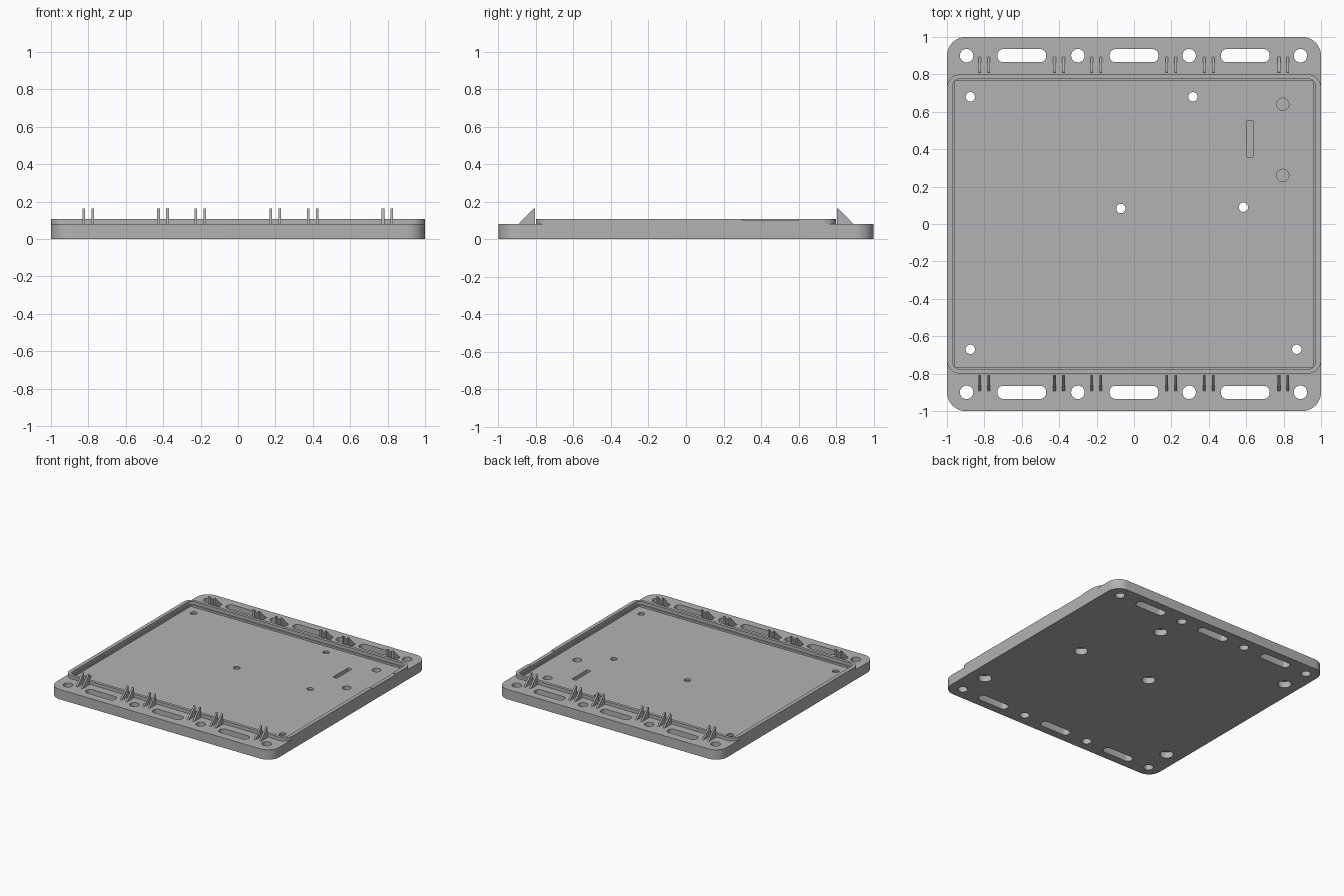
import bpy, bmesh, math

if "Cube" in bpy.data.objects:
    bpy.data.objects.remove(bpy.data.objects["Cube"])

grey = bpy.data.materials.new("matte grey")
grey.use_nodes = True
GREY = (0.45, 0.45, 0.45, 1)
grey.diffuse_color = GREY
grey.node_tree.nodes["Principled BSDF"].inputs["Base Color"].default_value = GREY

PLATE_TOP, RIM_TOP, FLOOR = 0.08, 0.106, 0.065


def rounded(cx, cy, hx, hy, r, steps=10):
    """Outline of a rectangle with rounded corners (a circle if r = hx = hy)."""
    if r == 0:
        return [(cx + sx * hx, cy + sy * hy) for sx, sy in ((1, 1), (-1, 1), (-1, -1), (1, -1))]
    pts = []
    for k, (sx, sy) in enumerate(((1, 1), (-1, 1), (-1, -1), (1, -1))):
        for i in range(steps + 1):
            a = math.pi / 2 * (k + i / steps)
            p = (cx + sx * (hx - r) + r * math.cos(a), cy + sy * (hy - r) + r * math.sin(a))
            if not pts or math.dist(p, pts[-1]) > 1e-5:
                pts.append(p)
    if math.dist(pts[0], pts[-1]) < 1e-5:
        pts.pop()
    return pts


def prisms(name, items):
    """One object made of upright prisms, each given as (outline, bottom, top)."""
    bm = bmesh.new()
    for outline, z0, z1 in items:
        face = bm.faces.new([bm.verts.new((x, y, z0)) for x, y in outline])
        out = bmesh.ops.extrude_face_region(bm, geom=[face])
        for v in out["geom"]:
            if isinstance(v, bmesh.types.BMVert):
                v.co.z = z1
    bmesh.ops.recalc_face_normals(bm, faces=bm.faces)
    return finish(name, bm)


def finish(name, bm):
    mesh = bpy.data.meshes.new(name)
    bm.to_mesh(mesh)
    bm.free()
    mesh.materials.append(grey)
    obj = bpy.data.objects.new(name, mesh)
    bpy.context.collection.objects.link(obj)
    return obj


def cut(target, items):
    """Subtract prisms from the target and bake the result."""
    cutter = prisms("cutter", items)
    mod = target.modifiers.new("cut", "BOOLEAN")
    mod.operation, mod.solver, mod.object = "DIFFERENCE", "EXACT", cutter
    bpy.context.view_layer.update()
    graph = bpy.context.evaluated_depsgraph_get()
    baked = bpy.data.meshes.new_from_object(target.evaluated_get(graph))
    target.modifiers.clear()
    target.data = baked
    bpy.data.objects.remove(cutter)


def circle(x, y, r):
    return rounded(x, y, r, r, r, 8)


def smooth(obj):
    bpy.ops.object.select_all(action="DESELECT")
    obj.select_set(True)
    bpy.context.view_layer.objects.active = obj
    bpy.ops.object.shade_smooth_by_angle(angle=math.radians(30))


# Base plate with a shallow pocket
base = prisms("base_plate", [(rounded(0, 0, 1, 1, 0.1), 0, PLATE_TOP)])
cut(base, [(rounded(0, 0, 0.96, 0.765, 0), FLOOR, 0.2)])

# Through holes: flange holes, flange slots and floor screw holes
screws = [(-0.875, 0.68), (0.315, 0.68), (-0.07, 0.083), (0.585, 0.09), (-0.875, -0.67), (0.87, -0.67)]
through = [(circle(x, y, 0.025), -0.1, 0.2) for x, y in screws]
for y in (-0.9, 0.9):
    through += [(circle(x, y, 0.036), -0.1, 0.2) for x in (-0.895, -0.3, 0.295, 0.89)]
    through += [(rounded(x, y, 0.13, 0.035, 0.03, 6), -0.1, 0.2) for x in (-0.6, 0, 0.595)]
cut(base, through)

# Screw head recesses below, blind recesses in the floor
recesses = [(circle(x, y, 0.05), -0.1, 0.05) for x, y in screws]
recesses += [(circle(0.795, y, 0.033), 0.035, 0.2) for y in (0.64, 0.26)]
recesses.append((rounded(0.62, 0.455, 0.018, 0.098, 0.004, 2), 0.035, 0.2))
cut(base, recesses)
smooth(base)

# Raised rim around the pocket, with a shallow dip on the left side
rim = prisms("raised_rim", [(rounded(0, 0, 1, 0.8, 0.07), PLATE_TOP, RIM_TOP)])
cut(rim, [(rounded(0, 0, 0.97, 0.776, 0.04), 0, 0.2)])
cut(rim, [(rounded(1, 0.45, 0.1, 0.15, 0), RIM_TOP - 0.006, 0.2)])
smooth(rim)

# Pairs of triangular ribs on both flanges
for side, label in ((-1, "front"), (1, "back")):
    bm = bmesh.new()
    for centre in (-0.8, -0.4, -0.2, 0.2, 0.4, 0.8):
        for x in (centre - 0.025, centre + 0.023):
            profile = ((0.806, PLATE_TOP), (0.893, PLATE_TOP), (0.812, 0.164), (0.806, 0.164))
            face = bm.faces.new([bm.verts.new((x - 0.007, side * y, z)) for y, z in profile])
            out = bmesh.ops.extrude_face_region(bm, geom=[face])
            for v in out["geom"]:
                if isinstance(v, bmesh.types.BMVert):
                    v.co.x += 0.014
    bmesh.ops.recalc_face_normals(bm, faces=bm.faces)
    finish(label + "_ribs", bm)
